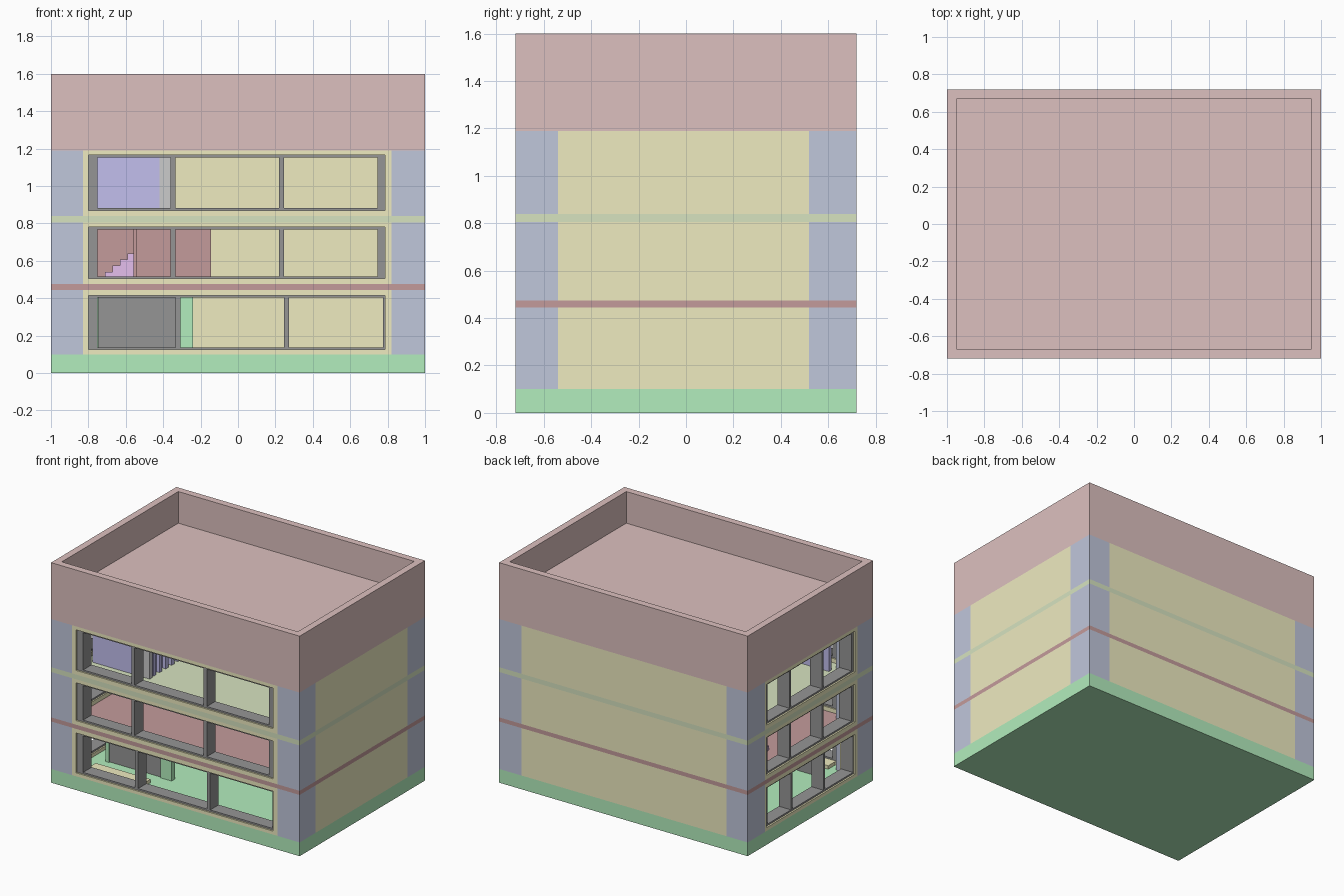
import bpy, bmesh

if "Cube" in bpy.data.objects:
    bpy.data.objects.remove(bpy.data.objects["Cube"])

X, Y = 1.0, 0.72
COLS = {
    "yellow": (0.86, 0.83, 0.53), "blue": (0.53, 0.57, 0.71), "dark": (0.3, 0.3, 0.3),
    "green": (0.45, 0.85, 0.51), "red": (0.55, 0.33, 0.33), "lime": (0.68, 0.77, 0.53),
    "rose": (0.72, 0.53, 0.52), "violet": (0.54, 0.52, 0.85), "pink": (0.78, 0.52, 0.85),
    "grey": (0.52, 0.52, 0.52),
}
MATS = {}
for key, c in COLS.items():
    MATS[key] = bpy.data.materials.new(key)
    MATS[key].diffuse_color = (*c, 1)


def boxes(name, color, items):
    """One object made of boxes given as (x0, x1, y0, y1, z0, z1)."""
    bm = bmesh.new()
    for x0, x1, y0, y1, z0, z1 in items:
        for v in bmesh.ops.create_cube(bm, size=1)["verts"]:
            v.co = ((x0 + x1) / 2 + v.co.x * (x1 - x0),
                    (y0 + y1) / 2 + v.co.y * (y1 - y0),
                    (z0 + z1) / 2 + v.co.z * (z1 - z0))
    me = bpy.data.meshes.new(name)
    bm.to_mesh(me)
    bm.free()
    me.materials.append(MATS[color])
    ob = bpy.data.objects.new(name, me)
    bpy.context.collection.objects.link(ob)
    return ob


def on_front(u0, u1, d0, d1, z0, z1):
    return (u0, u1, -Y + d0, -Y + d1, z0, z1)


def on_left(u0, u1, d0, d1, z0, z1):
    # the left window is the front one, squeezed to the shorter side
    f = lambda u: -0.01 - u * 0.643
    return (-X + d0, -X + d1, f(u1), f(u0), z0, z1)


def ring(place, a0, a1, b0, b1, za0, za1, zb0, zb1, d0, d1):
    """Rectangle a with a rectangular hole b, as four boxes."""
    return [place(a0, b0, d0, d1, za0, za1), place(b1, a1, d0, d1, za0, za1),
            place(b0, b1, d0, d1, za0, zb0), place(b0, b1, d0, d1, zb1, za1)]


# floor slabs
boxes("base_slab", "green", [(-X, X, -Y, Y, 0, 0.1)])
boxes("second_floor_slab", "red", [(-X, X, -Y, Y, 0.445, 0.475)])
boxes("third_floor_slab", "lime", [(-X, X, -Y, Y, 0.805, 0.84)])

# roof with parapet
roof = boxes("roof", "rose", [(-X, X, -Y, Y, 1.19, 1.6)])
bm = bmesh.new()
bm.from_mesh(roof.data)
bm.faces.ensure_lookup_table()
top = max(bm.faces, key=lambda f: f.calc_center_median().z)
bmesh.ops.inset_region(bm, faces=[top], thickness=0.072)
for v in top.verts:
    v.co.z -= 0.0
hole = bmesh.ops.extrude_discrete_faces(bm, faces=[top])["faces"][0]
for v in hole.verts:
    v.co.z = 1.37
bm.to_mesh(roof.data)
bm.free()

# storeys: floor z, ceiling z, window bottom, window top, mullion shift
STOREYS = [("first", 0.1, 0.445, 0.125, 0.415, 0.027),
           ("second", 0.475, 0.805, 0.505, 0.78, 0),
           ("third", 0.84, 1.19, 0.87, 1.165, 0)]
T = 0.12
for name, z0, z1, w0, w1, s in STOREYS:
    # corner columns
    boxes(name + "_columns", "blue",
          [(xa, xb, ya, yb, z0, z1) for xa, xb in ((-X, -0.83), (0.82, X))
           for ya, yb in ((-Y, -0.54), (0.52, Y))])
    # plain back and right walls, pierced front and left walls
    boxes(name + "_plain_walls", "yellow",
          [(-0.83, 0.82, Y - T, Y, z0, z1), (X - T, X, -0.54, 0.52, z0, z1)])
    boxes(name + "_front_wall", "yellow",
          ring(on_front, -0.83, 0.82, -0.80, 0.785, z0, z1, w0, w1, 0, T))
    boxes(name + "_left_wall", "yellow",
          ring(on_left, -0.824, 0.824, -0.80, 0.785, z0, z1, w0, w1, 0, T))
    # window frames with two mullions
    for side, place in (("front", on_front), ("left", on_left)):
        bars = ring(place, -0.80, 0.785, -0.75, 0.745 + s * 1.1, w0, w1,
                    w0 + 0.012, w1 - 0.012, 0.012, 0.11)
        bars += [place(u + s, u + s + 0.025, 0.012, 0.11, w0 + 0.012, w1 - 0.012)
                 for u in (-0.36, 0.22)]
        boxes(f"{name}_{side}_window_frame", "dark", bars)

# first floor entrance: partition, dark door and threshold
boxes("entrance_partition", "green",
      [(-0.77, -0.745, -0.42, -0.38, 0.1, 0.445), (-0.33, -0.24, -0.42, -0.38, 0.1, 0.445)])
boxes("entrance_door", "dark", [(-0.745, -0.33, -0.41, -0.39, 0.1, 0.445)])
boxes("threshold", "yellow", [(-0.78, -0.34, -0.6, -0.52, 0.1, 0.125)])

# second floor partition and stair
boxes("stair_partition", "red", [(-0.82, -0.145, 0.36, 0.39, 0.475, 0.805),
                                 (-0.56, -0.54, 0.1, 0.36, 0.475, 0.805)])
boxes("stair", "pink", [(-0.75 + 0.04 * i, -0.56, 0.12, 0.34,
                         0.475 + 0.033 * i, 0.508 + 0.033 * i) for i in range(5)])

# third floor room: front wall, side partition with slats
boxes("room_front_wall", "violet", [(-0.82, -0.42, -0.5, -0.47, 0.84, 1.19)])
boxes("room_side_wall", "violet", [(-0.42, -0.39, -0.47, 0.3, 0.84, 1.19)])
boxes("room_slats", "violet", [(-0.39, -0.365, -0.45 + 0.07 * i, -0.42 + 0.07 * i, 0.84, 1.19)
                               for i in range(10)])
boxes("room_post", "grey", [(-0.42, -0.36, -0.5, -0.47, 0.84, 1.19)])

for m in bpy.data.materials:
    if m.users and not m.is_grease_pencil:
        m.use_nodes = True
        m.node_tree.nodes["Principled BSDF"].inputs["Base Color"].default_value = m.diffuse_color
